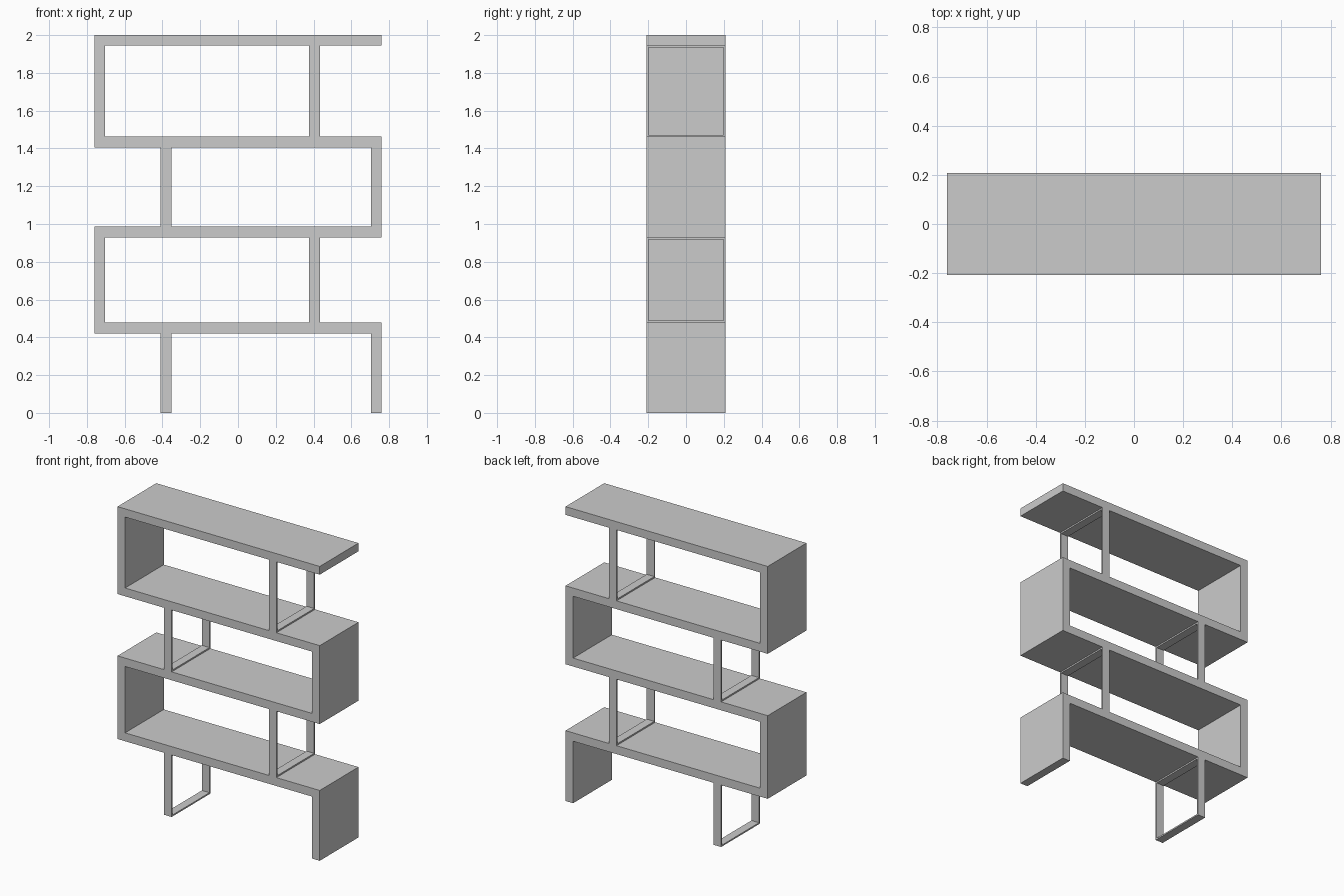
import bpy

if "Cube" in bpy.data.objects:
    bpy.data.objects.remove(bpy.data.objects["Cube"])

HALF_X, HALF_Y = 0.76, 0.208   # half length and half depth of the shelf unit
T = 0.057                      # board thickness
BAR = 0.01                     # thickness of the flat metal frame bars


def box_geometry(x0, x1, y0, y1, z0, z1):
    verts = [(x, y, z) for z in (z0, z1) for y in (y0, y1) for x in (x0, x1)]
    faces = [(0, 2, 3, 1), (4, 5, 7, 6), (0, 1, 5, 4),
             (2, 6, 7, 3), (0, 4, 6, 2), (1, 3, 7, 5)]
    return verts, faces


def add_object(name, verts, faces):
    mesh = bpy.data.meshes.new(name)
    mesh.from_pydata(verts, [], faces)
    obj = bpy.data.objects.new(name, mesh)
    bpy.context.collection.objects.link(obj)
    return obj


def add_box(name, *bounds):
    return add_object(name, *box_geometry(*bounds))


def add_frame(name, x0, x1, z0, z1):
    """Rectangular loop of flat bar, open through the x direction."""
    outer = [(-HALF_Y, z0), (HALF_Y, z0), (HALF_Y, z1), (-HALF_Y, z1)]
    y, a, b = HALF_Y - BAR, z0 + BAR, z1 - BAR
    inner = [(-y, a), (y, a), (y, b), (-y, b)]
    verts = [(x, p, q) for x in (x0, x1) for p, q in outer + inner]
    faces = []
    for i in range(4):
        j = (i + 1) % 4
        faces += [(i, i + 4, j + 4, j),              # left rim
                  (i + 8, j + 8, j + 12, i + 12),    # right rim
                  (i, j, j + 8, i + 8),              # outer side
                  (i + 4, i + 12, j + 12, j + 4)]    # inner side
    return add_object(name, verts, faces)


# Horizontal boards, bottom to top
shelf_z = [(0.421, 0.478), (0.929, 0.986), (1.406, 1.462), (1.944, 2.0)]
for n, (z0, z1) in enumerate(shelf_z, 1):
    add_box(f"shelf_{n}", -HALF_X, HALF_X, -HALF_Y, HALF_Y, z0, z1)

# Each tier has a solid end panel and an inset frame, alternating sides
floor = 0.0
for n, (under, top) in enumerate(shelf_z, 1):
    if n % 2:
        panel_x, frame_x = HALF_X - T, -0.41
    else:
        panel_x, frame_x = -HALF_X, 0.377
    add_box(f"end_panel_{n}", panel_x, panel_x + T, -HALF_Y, HALF_Y, floor, under)
    add_frame(f"support_frame_{n}", frame_x, frame_x + T, floor, under)
    floor = top
